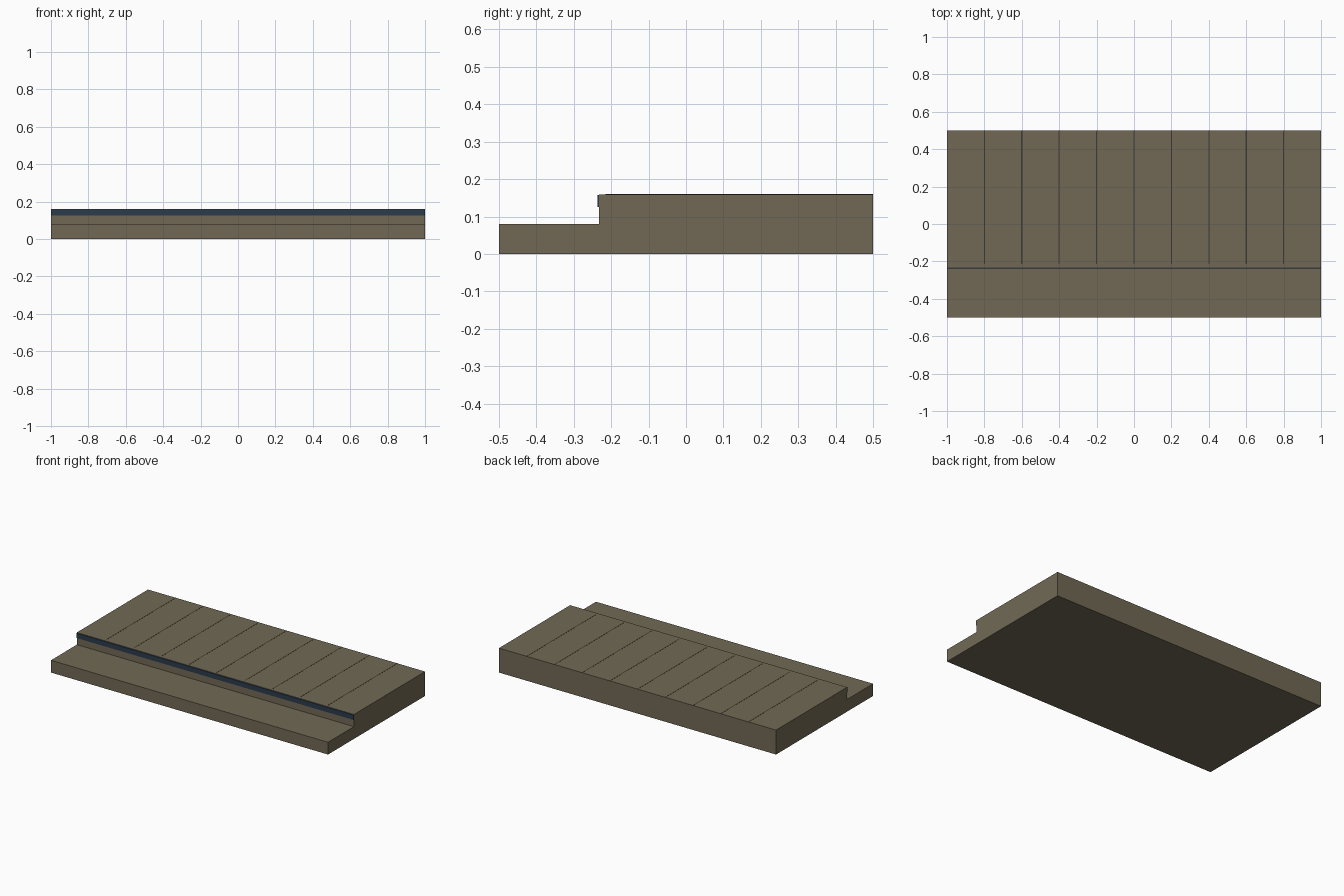
import bpy, bmesh

if "Cube" in bpy.data.objects:
    bpy.data.objects.remove(bpy.data.objects["Cube"])

def mat(name, c):
    m = bpy.data.materials.new(name)
    m.diffuse_color = (*c, 1)
    m.use_nodes = True
    m.node_tree.nodes["Principled BSDF"].inputs["Base Color"].default_value = m.diffuse_color
    return m

stone = mat("warm stone", (0.165, 0.141, 0.091))
seam_mat = mat("dark seam", (0.05, 0.043, 0.03))
navy = mat("slate blue", (0.024, 0.045, 0.075))

def box(name, lo, hi, m):
    me = bpy.data.meshes.new(name)
    bm = bmesh.new()
    bmesh.ops.create_cube(bm, size=1)
    for v in bm.verts:
        v.co = [(a + b) / 2 + c * (b - a) for a, b, c in zip(lo, hi, v.co)]
    bm.to_mesh(me)
    bm.free()
    me.materials.append(m)
    ob = bpy.data.objects.new(name, me)
    bpy.context.collection.objects.link(ob)
    return ob

# Two step levels and the top slab
EDGE = -0.233
box("lower_step", (-1, -0.5, 0), (1, EDGE, 0.08), stone)
box("upper_base", (-1, EDGE, 0), (1, 0.5, 0.147), stone)
box("top_slab", (-1, EDGE, 0.147), (1, 0.5, 0.1595), stone)

# Accent strip on the front edge of the upper step
box("edge_strip", (-1, EDGE - 0.004, 0.125), (1, EDGE, 0.157), navy)

# Thin seams between the paving slabs
for i in range(1, 10):
    x = -1 + 0.2 * i
    box(f"slab_seam_{i}", (x - 0.003, -0.215, 0.159), (x + 0.003, 0.5, 0.16), seam_mat)
